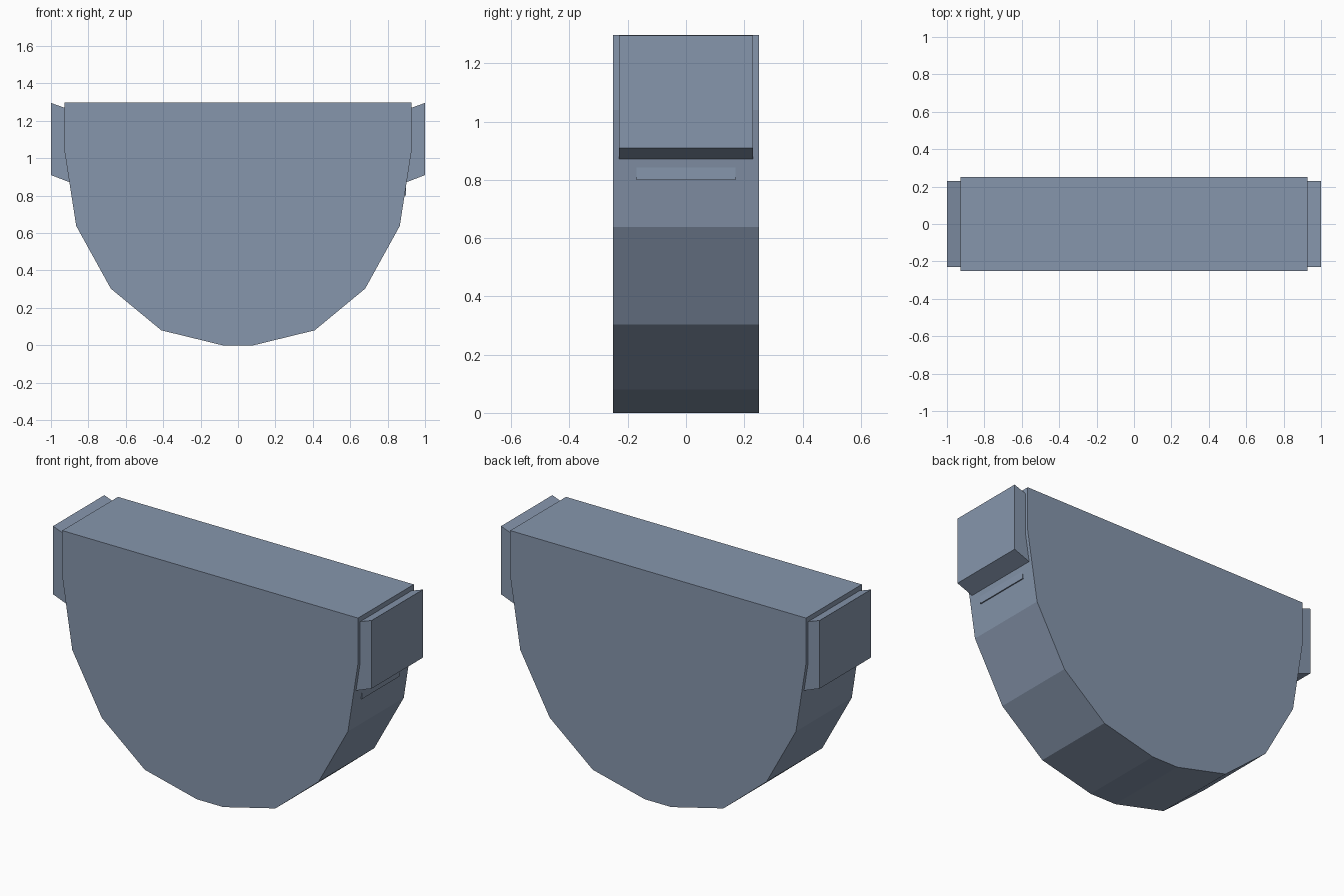
import bpy

if "Cube" in bpy.data.objects:
    bpy.data.objects.remove(bpy.data.objects["Cube"])

# Slate blue-grey finish
slate = bpy.data.materials.new("slate")
slate.diffuse_color = (0.24, 0.305, 0.415, 1)
slate.use_nodes = True
slate.node_tree.nodes["Principled BSDF"].inputs["Base Color"].default_value = slate.diffuse_color


def extrude_profile(name, profile, half_depth):
    """Extrude an x-z outline symmetrically along y."""
    n = len(profile)
    verts = [(x, y, z) for y in (-half_depth, half_depth) for x, z in profile]
    faces = [list(range(n)), list(range(2 * n - 1, n - 1, -1))]
    faces += [[i, i + n, (i + 1) % n + n, (i + 1) % n] for i in range(n)]
    mesh = bpy.data.meshes.new(name)
    mesh.from_pydata(verts, [], faces)
    mesh.materials.append(slate)
    obj = bpy.data.objects.new(name, mesh)
    bpy.context.collection.objects.link(obj)
    # consistent outward normals
    bpy.context.view_layer.objects.active = obj
    obj.select_set(True)
    bpy.ops.object.mode_set(mode='EDIT')
    bpy.ops.mesh.select_all(action='SELECT')
    bpy.ops.mesh.normals_make_consistent(inside=False)
    bpy.ops.object.mode_set(mode='OBJECT')
    obj.select_set(False)
    return obj


# Rounded-bottom body, mirrored from its right half outline
half = [(0.083, 0), (0.41, 0.08), (0.68, 0.303), (0.865, 0.638),
        (0.928, 1.04), (0.928, 1.298)]
outline = half + [(-x, z) for x, z in reversed(half)]
extrude_profile("body", outline, 0.25)

# Flared side blocks at the top corners
block = [(0.88, 1.253), (1.0, 1.296), (1.0, 0.91), (0.88, 0.864)]
for side, s in (("left", -1), ("right", 1)):
    extrude_profile(side + "_block", [(s * x, z) for x, z in block], 0.23)

# Thin ledge below the right block
ledge = [(0.86, 0.80), (0.897, 0.80), (0.897, 0.87), (0.86, 0.87)]
extrude_profile("right_ledge", ledge, 0.17)
